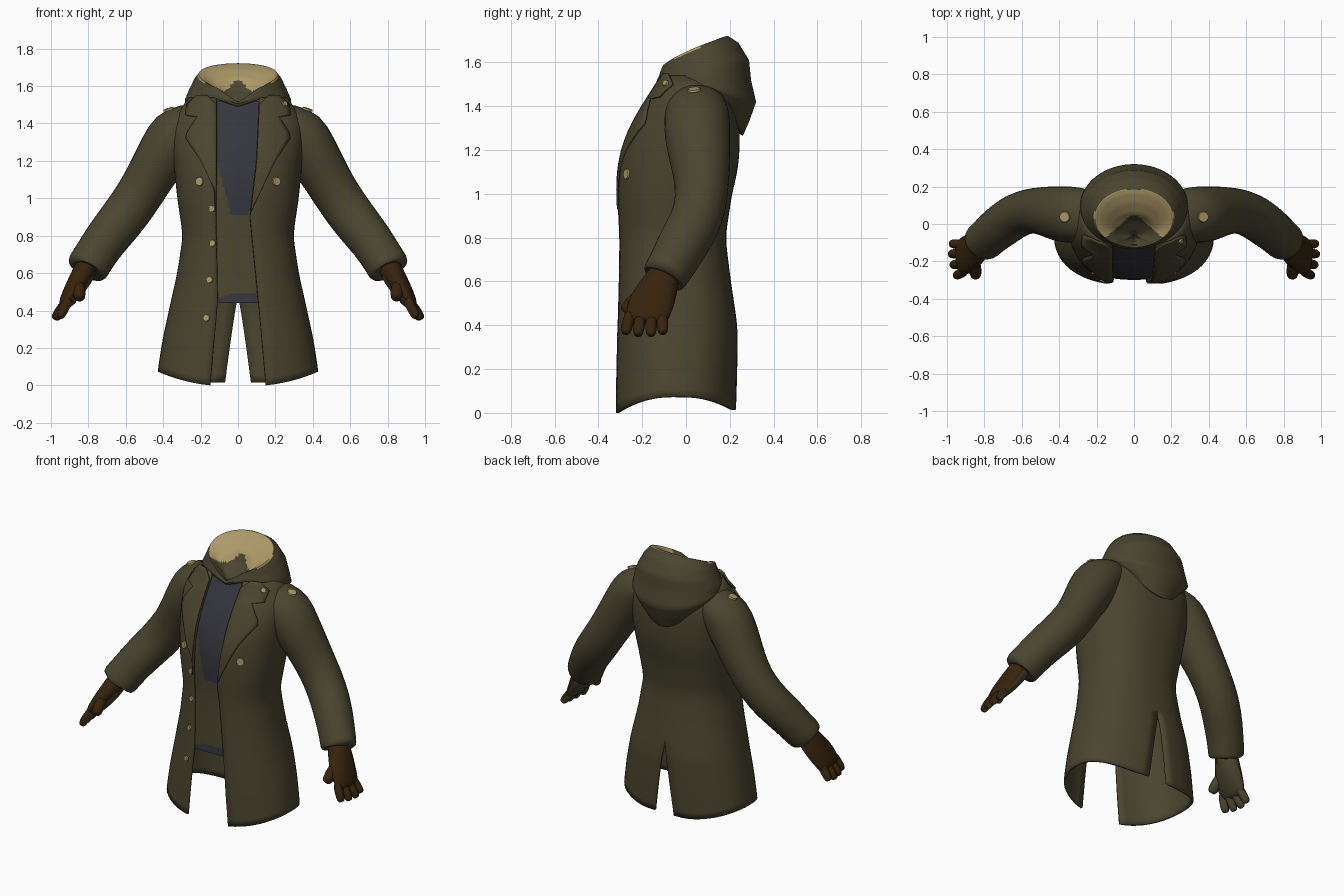
import bpy, bmesh, math
from mathutils import Vector

if "Cube" in bpy.data.objects:
    bpy.data.objects.remove(bpy.data.objects["Cube"])


def material(name, rgb):
    m = bpy.data.materials.new(name)
    m.use_nodes = True
    m.diffuse_color = (*rgb, 1)
    bsdf = m.node_tree.nodes["Principled BSDF"]
    bsdf.inputs["Base Color"].default_value = (*rgb, 1)
    bsdf.inputs["Roughness"].default_value = 0.9
    return m


OLIVE = material("olive cloth", (0.07, 0.06, 0.029))
TAN = material("tan lining", (0.42, 0.32, 0.14))
NAVY = material("dark navy shirt", (0.036, 0.036, 0.047))
BROWN = material("brown leather", (0.039, 0.017, 0.004))


def finish(name, bm, mats, rule=None, angle=50):
    """Turn a bmesh into a smooth shaded object, colouring faces by a rule."""
    bmesh.ops.remove_doubles(bm, verts=bm.verts, dist=0.0003)
    bmesh.ops.recalc_face_normals(bm, faces=bm.faces)
    bm.normal_update()
    for f in bm.faces:
        f.smooth = True
        if rule:
            f.material_index = rule(f.calc_center_median(), f.normal)
    me = bpy.data.meshes.new(name)
    bm.to_mesh(me)
    bm.free()
    me.set_sharp_from_angle(angle=math.radians(angle))
    for m in mats:
        me.materials.append(m)
    ob = bpy.data.objects.new(name, me)
    bpy.context.collection.objects.link(ob)
    return ob


def skin(bm, rows, closed=False, cap_start=False, cap_end=False):
    """Bridge rows of points with quads."""
    vr = [[bm.verts.new(p) for p in r] for r in rows]
    n = len(rows[0])
    for a, b in zip(vr, vr[1:]):
        for i in range(n if closed else n - 1):
            j = (i + 1) % n
            bm.faces.new((a[i], a[j], b[j], b[i]))
    if cap_start:
        bm.faces.new(vr[0])
    if cap_end:
        bm.faces.new(vr[-1])


def lerp(table, z):
    for a, b in zip(table, table[1:]):
        if z <= b[0]:
            k = max(0, (z - a[0]) / (b[0] - a[0]))
            return [p + (q - p) * k for p, q in zip(a[1:], b[1:])]
    return list(table[-1][1:])


def thicken(ob, amount, offset=-1):
    s = ob.modifiers.new("thickness", "SOLIDIFY")
    s.thickness, s.offset = amount, offset


# Torso profile: height, half width, front y, back y
TORSO = [(0, .43, -.33, .23), (.2, .405, -.327, .235), (.4, .37, -.32, .235),
         (.6, .325, -.313, .205), (.8, .295, -.308, .18), (1.0, .325, -.316, .21),
         (1.1, .335, -.311, .235), (1.2, .345, -.294, .245), (1.3, .355, -.257, .245),
         (1.4, .36, -.2, .235), (1.47, .325, -.155, .21), (1.54, .25, -.115, .17)]
# Distance of each front edge from the middle
EDGE = {1: [(0, .15), (.45, .11), (.7, .085), (.9, .065), (1.2, .1), (1.54, .115)],
        -1: [(0, .15), (.45, .11), (.9, .12), (1.2, .115), (1.54, .115)]}
P = 0.85


def torso(z):
    sample = [lerp(TORSO, z + d) for d in (-.04, 0, .04)]
    return [(a + 2 * b + c) / 4 for a, b, c in zip(*sample)]


def ring_point(t, z, inset=0):
    hx, yf, yb = torso(z)
    cy, hy = (yf + yb) / 2, (yb - yf) / 2 - inset
    c = math.cos(t)
    return (hx - inset) * abs(math.sin(t)) ** P, cy - hy * math.copysign(abs(c) ** P, c)


def angle_at(x, z):
    return math.asin(min(.97, x / torso(z)[0]) ** (1 / P))


def front_y(x, z):
    return ring_point(angle_at(abs(x), z), z)[1]


# Coat body, open at the front and slit at the back
bm = bmesh.new()
for s in (1, -1):
    rows = []
    for i in range(37):
        z = 1.54 * i / 36
        t0 = angle_at(lerp(EDGE[s], z)[0], z)
        slit = .07 * max(0, 1 - z / .48) ** .85
        t1 = math.pi - angle_at(slit, z)
        row = []
        for k in range(25):
            t = t0 + (t1 - t0) * k / 24
            x, y = ring_point(t, z)
            low = max(0, 1 - z / .4)
            rise = max(0, math.sin(t) ** 2 - math.sin(t0) ** 2)
            hem = low * (.08 * rise + .015 * max(0, k - 12) / 12)
            row.append((s * x, y, z + hem))
        rows.append(row)
    skin(bm, rows)
thicken(finish("coat_body", bm, [OLIVE]), .014)

# Shirt under the coat, with a dark chest and a dark bottom band
bm = bmesh.new()
rows = []
for i in range(109):
    z = .44 + 1.08 * i / 108
    row = []
    for k in range(180):
        t = 2 * math.pi * k / 180
        x, y = ring_point(t, z, .02)
        row.append((math.copysign(x, math.sin(t)), y, z))
    rows.append(row)
skin(bm, rows, closed=True)


def shirt_rule(c, n):
    chest = c.z > .915 + 4 * max(0, -c.x - .04) + max(0, c.x - .05)
    return 0 if chest or c.z < .495 + min(0, c.x + .03) * .4 else 1


finish("shirt", bm, [NAVY, OLIVE], shirt_rule)

# Lapels and notched collar lying on the coat
LAPEL = [(.93, .07), (1.2, .2), (1.33, .285), (1.41, .235), (1.435, .215),
         (1.445, .28), (1.5, .275), (1.55, .22)]
for s, side in ((1, "left"), (-1, "right")):
    bm = bmesh.new()
    rows = []
    for z in [.93 + .03 * i for i in range(17)] + [1.435, 1.445, 1.47, 1.5, 1.525, 1.55]:
        inner = lerp(EDGE[s], z)[0] + max(0, z - 1.5)
        outer = max(lerp(LAPEL, z)[0], inner + .004)
        lift = min(1, (z - .93) / .2)
        row = []
        for k in range(7):
            x = inner + (outer - inner) * k / 6
            row.append((s * x, front_y(x, z) - lift * (.006 + .012 * k / 6), z))
        rows.append(row)
    skin(bm, rows)
    thicken(finish(side + "_lapel", bm, [OLIVE]), .01, 0)

# Lowered hood: half width, front y, back y, front z, back z, droop
HOOD = [(.2, -.08, .2, 1.53, 1.3, 2.6), (.235, -.115, .26, 1.53, 1.265, 2.8),
        (.27, -.125, .29, 1.535, 1.335, 2), (.288, -.13, .32, 1.54, 1.42, 1.2),
        (.282, -.132, .297, 1.545, 1.52, 1), (.262, -.135, .288, 1.55, 1.61, 1),
        (.235, -.13, .24, 1.555, 1.69, .8), (.21, -.125, .19, 1.56, 1.722, .65),
        (.185, -.11, .165, 1.55, 1.715, .65), (.15, -.1, .115, 1.54, 1.69, .75),
        (.105, -.09, .055, 1.525, 1.645, .9), (.07, -.08, .02, 1.515, 1.58, 1),
        (.01, -.06, -.04, 1.51, 1.53, 1)]
STEPS = 4
bm = bmesh.new()
rows = []
for i in range(STEPS * (len(HOOD) - 1) + 1):
    low, k = divmod(i, STEPS)
    high = min(low + 1, len(HOOD) - 1)
    hx, yf, yb, zf, zb, q = [p + (r - p) * k / STEPS for p, r in zip(HOOD[low], HOOD[high])]
    row = []
    for k in range(96):
        a = 2 * math.pi * k / 96
        w = (1 - math.cos(a)) / 2
        # neckline dips to a point at the front
        dip = .045 * max(0, 1 - abs(math.sin(a)) / .5) if w < .5 else 0
        row.append((hx * math.sin(a), yf + (yb - yf) * w, zf + (zb - zf) * w ** q - dip))
    rows.append(row)
skin(bm, rows, closed=True, cap_end=True)


def hood_rule(c, n):
    # tan crescent inside the rim, ending in two lobes beside the neck
    rim = (c.x / .214) ** 2 + ((c.y - .0325) / .154) ** 2 < 1
    lobe = c.y > max(-.09, min(.05, -.09 + .9 * (.17 - abs(c.x))))
    return int(rim and lobe and c.z > 1.53 and n.z > -.1)


finish("hood", bm, [OLIVE, TAN], hood_rule, 70)


def tube(bm, stations, sides=16, cap=False):
    """Sweep an oval along stations of x, y, z, depth radius, thickness radius."""
    pts = [Vector(s[:3]) for s in stations]
    rows = []
    for i, (p, s) in enumerate(zip(pts, stations)):
        t = (pts[min(i + 1, len(pts) - 1)] - pts[max(i - 1, 0)]).normalized()
        u = (Vector((0, 1, 0)) - t * t.y).normalized()
        v = t.cross(u)
        rows.append([p + u * s[3] * math.cos(a) + v * s[4] * math.sin(a)
                     for a in (2 * math.pi * k / sides for k in range(sides))])
    skin(bm, rows, closed=True, cap_start=cap, cap_end=cap)


def mirrored(ob, levels):
    ob.modifiers.new("other_side", "MIRROR").use_mirror_merge = False
    ob.modifiers.new("rounding", "SUBSURF").levels = levels
    ob.modifiers["rounding"].render_levels = levels


# Sleeves with a turned cuff
bm = bmesh.new()
tube(bm, [(.17, .05, 1.43, .1, .07), (.25, .05, 1.408, .142, .115), (.335, .05, 1.347, .155, .153),
          (.39, .052, 1.25, .153, .146), (.45, .065, 1.15, .14, .135), (.52, .074, 1.03, .125, .128),
          (.585, .064, .935, .121, .128), (.65, .034, .85, .121, .125), (.715, -.015, .77, .12, .12),
          (.77, -.06, .685, .11, .115), (.805, -.095, .63, .107, .118),
          (.815, -.105, .612, .1, .11), (.81, -.1, .62, .08, .085), (.79, -.08, .65, .07, .07)])
mirrored(finish("sleeves", bm, [OLIVE]), 1)

# Gloves: wrist and palm, four fingers and a thumb
bm = bmesh.new()
tube(bm, [(.79, -.09, .67, .07, .065), (.83, -.115, .59, .085, .064),
          (.865, -.145, .53, .104, .058), (.9, -.17, .475, .107, .048),
          (.928, -.178, .43, .1, .036), (.938, -.18, .412, .07, .015)], 14, True)


def finger(base, tip, r):
    a, b = Vector(base), Vector(tip)
    tube(bm, [(*a.lerp(b, k), r * w, r * w)
              for k, w in ((0, 1), (.5, 1.05), (.8, 1), (.95, .8), (1, .45))], 8, True)


for y0, x1, y1, z1 in ((-.25, .955, -.278, .36), (-.205, .975, -.22, .352),
                       (-.157, .985, -.16, .352), (-.112, .98, -.105, .362)):
    finger((.9, y0, .47), (x1, y1, z1), .028)
finger((.855, -.19, .555), (.845, -.285, .46), .036)
palm_side = Vector((-.55, .35, -.75))
mirrored(finish("gloves", bm, [BROWN, OLIVE], lambda c, n: int(n.dot(palm_side) > .55 and c.z < .61)), 1)

# Buttons: thin plates dropped onto the cloth along a direction
bpy.context.view_layer.update()
SURFACE = bpy.context.evaluated_depsgraph_get()


def button(name, start, direction, r):
    hit, loc, normal, *_ = bpy.context.scene.ray_cast(SURFACE, Vector(start), Vector(direction))
    bm = bmesh.new()
    bmesh.ops.create_cone(bm, cap_ends=True, segments=12, radius1=r, radius2=r * .9, depth=.009)
    return finish(name, bm, [TAN], angle=30), loc + normal * .003, normal


placed = []
for s, side in ((1, "left"), (-1, "right")):
    placed.append(button(side + "_chest_button", (s * .205, -1, 1.09), (0, 1, 0), .025))
    placed.append(button(side + "_shoulder_button", (s * .37, .038, 2), (0, 0, -1), .03))
for i, (x, z) in enumerate(((-.139, .945), (-.136, .76), (-.15, .565), (-.167, .36))):
    placed.append(button(f"front_button_{i + 1}", (x, -1, z), (0, 1, 0), .018))
placed.append(button("collar_button", (.25, -1, 1.505), (0, 1, 0), .016))
for ob, loc, normal in placed:
    ob.location = loc
    ob.rotation_euler = normal.to_track_quat("Z", "Y").to_euler()
